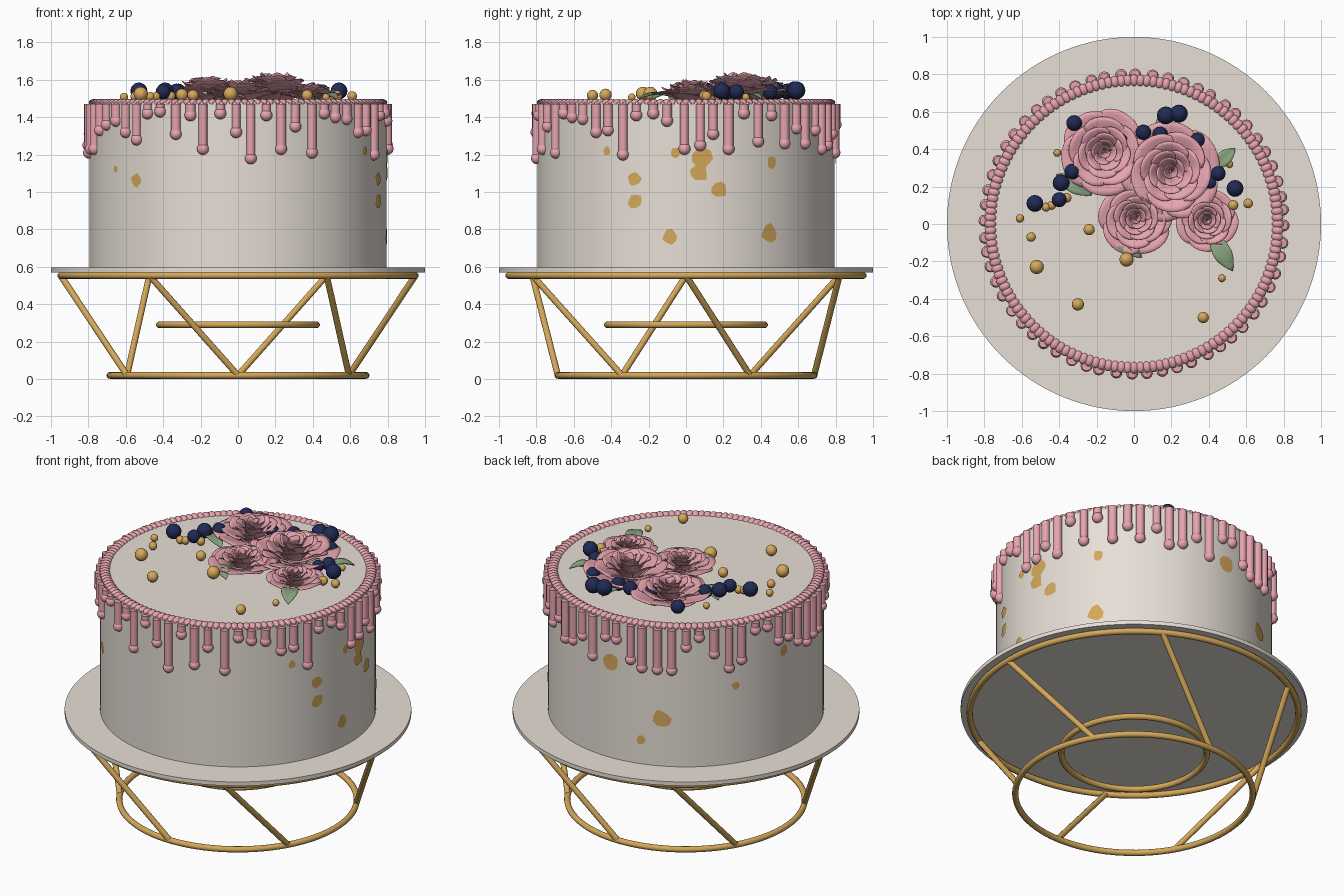
import bpy, bmesh, math, random
from math import sin, cos, pi, radians
from mathutils import Matrix, Vector

random.seed(4)
cube = bpy.data.objects.get("Cube")
if cube:
    bpy.data.objects.remove(cube, do_unlink=True)


def material(name, *rgb):
    m = bpy.data.materials.new(name)
    m.use_nodes = True
    colour = [((c / 255 + 0.055) / 1.055) ** 2.4 for c in rgb] + [1]
    m.diffuse_color = colour
    bsdf = next(n for n in m.node_tree.nodes if n.type == 'BSDF_PRINCIPLED')
    bsdf.inputs["Base Color"].default_value = colour
    bsdf.inputs["Roughness"].default_value = 0.6
    return m


CREAM = material("cream_icing", 234, 226, 217)
PINK = material("pink_icing", 232, 165, 176)
GOLD = material("gold", 212, 168, 90)
NAVY = material("navy_berry", 32, 42, 84)
GREEN = material("leaf_green", 138, 166, 128)


def finish(bm, name, mat, thickness=0):
    """Turn a bmesh into a smooth shaded object with sharp corners kept."""
    me = bpy.data.meshes.new(name)
    for f in bm.faces:
        f.smooth = True
    bm.to_mesh(me)
    bm.free()
    me.set_sharp_from_angle(angle=radians(40))
    me.materials.append(mat)
    ob = bpy.data.objects.new(name, me)
    bpy.context.collection.objects.link(ob)
    if thickness:
        mod = ob.modifiers.new("thickness", 'SOLIDIFY')
        mod.thickness = thickness
    return ob


def polar(r, a, z):
    return Vector((r * cos(a), r * sin(a), z))


def rod(bm, a, b, r, segments=12):
    d = b - a
    turn = d.to_track_quat('Z', 'Y').to_matrix().to_4x4()
    bmesh.ops.create_cone(bm, cap_ends=True, segments=segments, radius1=r, radius2=r,
                          depth=d.length, matrix=Matrix.Translation((a + b) / 2) @ turn)


def ball(bm, centre, r, u=16, v=10, squash=(1, 1, 1), turn=0):
    m = Matrix.Translation(centre) @ Matrix.Rotation(turn, 4, 'Z') @ Matrix.Diagonal((*squash, 1))
    bmesh.ops.create_uvsphere(bm, u_segments=u, v_segments=v, radius=r, matrix=m)


def disc(name, r, low, high, mat):
    bm = bmesh.new()
    rod(bm, Vector((0, 0, low)), Vector((0, 0, high)), r, 128)
    return finish(bm, name, mat)


def grid_surface(bm, rows):
    """Skin a list of equally long point rows with quads."""
    verts = [[bm.verts.new(p) for p in row] for row in rows]
    for lo, hi in zip(verts, verts[1:]):
        for i in range(len(lo) - 1):
            bm.faces.new((lo[i], lo[i + 1], hi[i + 1], hi[i]))


# Stand: three rings and six slanted struts
LOW, HIGH = (0.685, 0.019), (0.948, 0.553)
for name, (r, z) in (("stand_base_ring", LOW), ("stand_top_ring", HIGH),
                     ("stand_middle_ring", (0.42, 0.29))):
    bpy.ops.mesh.primitive_torus_add(major_radius=r, minor_radius=0.018, location=(0, 0, z),
                                     major_segments=96, minor_segments=12)
    ring = bpy.context.object
    ring.name = name
    ring.data.materials.append(GOLD)
    for p in ring.data.polygons:
        p.use_smooth = True
bm = bmesh.new()
for i in range(6):
    a = i * pi / 3
    rod(bm, polar(HIGH[0], a, HIGH[1]), polar(LOW[0], a + pi / 6, LOW[1]), 0.017)
finish(bm, "stand_struts", GOLD)

# Plate and cake
CAKE, TOP = 0.795, 1.48
disc("plate", 1, 0.57, 0.595, CREAM)
disc("cake", CAKE, 0.595, TOP, CREAM)

# Beaded rim
bm = bmesh.new()
BEADS = 140
for i in range(BEADS):
    a = i * 2 * pi / BEADS
    ball(bm, polar(0.768, a, TOP - 0.004), 0.032, 10, 8, (1, 0.75, 0.65), a)
finish(bm, "beaded_rim", PINK)

# Icing drips, heights of the tips counted round from the left of the front
tips = [20, 20, 30, 33, 35, 29, 25, 39, 40, 28, 38, 20, 39, 29, 15, 38, 20, 32, 18, 39,
        37, 36, 29, 30, 17, 38, 39, 35, 20, 22, 28, 20, 39, 24, 38, 23, 31, 23, 30, 20]
tips += [random.choice((18, 22, 28, 33, 39)) for _ in range(60 - len(tips))]
bm = bmesh.new()
for i, tip in enumerate(tips):
    a = radians((i - 13) * 6 - 91) + random.uniform(-0.01, 0.01)
    end = polar(0.8, a, 1 + tip / 100 + 0.03)
    rod(bm, polar(0.8, a, TOP - 0.01), end, random.uniform(0.022, 0.027))
    ball(bm, end, 0.032, 12, 8)
finish(bm, "icing_drips", PINK)

# Gold leaf flakes on the side: angle, height, size in hundredths
flakes = [(-32, 1.22, 2.5), (-20, 1.07, 4), (-20, 0.95, 4.2), (-4, 1.21, 3), (6, 1.18, 6),
          (5, 1.1, 5), (13, 1.01, 4.5), (35, 1.16, 3.5), (34, 0.78, 5.2), (-6, 0.76, 4.2),
          (215, 1.12, 2), (227, 1.06, 4), (92, 1.2, 6), (115, 0.9, 5.5), (106, 0.75, 3),
          (146, 1.09, 2.5), (170, 1.23, 3.5)]
bm = bmesh.new()
for deg, z, size in flakes:
    a, r = radians(deg), CAKE + 0.004
    centre = bm.verts.new(polar(r, a, z))
    edge = []
    for k in range(9):
        t = k * 2 * pi / 9
        s = size / 100 * random.uniform(0.75, 1.1)
        edge.append(bm.verts.new(polar(r, a + s * cos(t) / r, z + s * sin(t))))
    for k in range(9):
        bm.faces.new((centre, edge[k], edge[(k + 1) % 9]))
finish(bm, "gold_flakes", GOLD)

# Roses: layers of petals as count, base radius, tip radius, height (in rose radii)
layers = [(5, 0.3, 1, 0.26), (5, 0.25, 0.8, 0.38), (5, 0.18, 0.6, 0.48), (5, 0.13, 0.44, 0.56),
          (4, 0.08, 0.29, 0.61), (3, 0.03, 0.15, 0.6)]


def petal(bm, x, y, size, turn, half, base, tip, height):
    rows = []
    phase = random.uniform(0, 6)
    for j in range(7):
        v = j / 6
        row = []
        for i in range(11):
            u = i / 5 - 1
            reach = tip * (1 - 0.15 * abs(u) ** 3) * (1 + 0.05 * u)
            r = base + (reach - base) * v
            z = height * (v ** 0.75 - 0.12 * v ** 5 - 0.2 * v * u * u)
            z += 0.025 * v * v * sin(5 * u + phase)
            row.append(Vector((x, y, TOP + 0.006)) + size * polar(r, turn + u * half, z))
        rows.append(row)
    grid_surface(bm, rows)


roses = {"large_rose": (0.195, 0.28, 0.27), "back_rose": (-0.16, 0.385, 0.235),
         "front_rose": (0.01, 0.03, 0.2), "small_rose": (0.39, 0.02, 0.168)}
for name, (x, y, size) in roses.items():
    bm = bmesh.new()
    for k, (count, base, tip, height) in enumerate(layers):
        for i in range(count):
            turn = (i + k * 0.45) * 2 * pi / count + size * 20
            petal(bm, x, y, size, turn, 1.3 * pi / count, base, tip, height)
    finish(bm, name, PINK, 0.004)

# Leaves: position, direction, length, width
leaves = [(-0.045, -0.11, -38, 0.22, 0.09), (0.47, -0.15, -60, 0.23, 0.1),
          (0.48, 0.35, 42, 0.16, 0.08), (0.15, 0.52, 80, 0.18, 0.08),
          (-0.32, 0.21, 150, 0.22, 0.09), (0.38, 0.27, 65, 0.2, 0.08)]
bm = bmesh.new()
for x, y, deg, length, width in leaves:
    a = radians(deg)
    along, side = polar(1, a, 0), polar(1, a + pi / 2, 0)
    rows = []
    for j in range(11):
        t = j / 10
        w = width / 2 * sin(pi * t) ** 0.8 if 0 < j < 10 else 0
        mid = Vector((x, y, TOP + 0.015 + 0.025 * sin(pi * t))) + along * length * (t - 0.5)
        rows.append([mid + side * w * s + Vector((0, 0, 0.2 * w * abs(s)))
                     for s in (-1, -0.5, 0, 0.5, 1)])
    grid_surface(bm, rows)
bmesh.ops.remove_doubles(bm, verts=bm.verts, dist=0.0005)
finish(bm, "leaves", GREEN, 0.004)

# Berries and gold pearls: x, y, radius in hundredths
berries = [(-32, 54, 4.2), (-33, 28, 4.2), (-39, 22, 4.5), (-40, 13, 4), (-53, 11, 4.5),
           (-7, 45, 3.8), (5, 49, 4.2), (14, 48, 4.2), (17, 58, 4.8), (24, 59, 4.8),
           (34, 45, 4), (45, 27, 4), (54, 19, 4.5), (41, 22, 3.5)]
pearls = [(-41, 38, 2), (-25, 39, 2), (-61, 3, 2.2), (-55, -7, 2.5), (-52, -23, 3.8),
          (-30, -43, 3.3), (-24, -3, 3), (-4, -19, 3.8), (37, -50, 3), (47, -29, 2),
          (61, 11, 2.6), (51, 32, 2), (53, 10, 2.8), (-47, 9, 2.4), (-44, 10, 2.4), (-36, 14, 2.6)]
for name, items, mat, lift in (("berries", berries, NAVY, 0.015), ("gold_pearls", pearls, GOLD, 0.006)):
    bm = bmesh.new()
    for x, y, r in items:
        ball(bm, Vector((x / 100, y / 100, TOP + lift + r / 100)), r / 100)
    finish(bm, name, mat)
